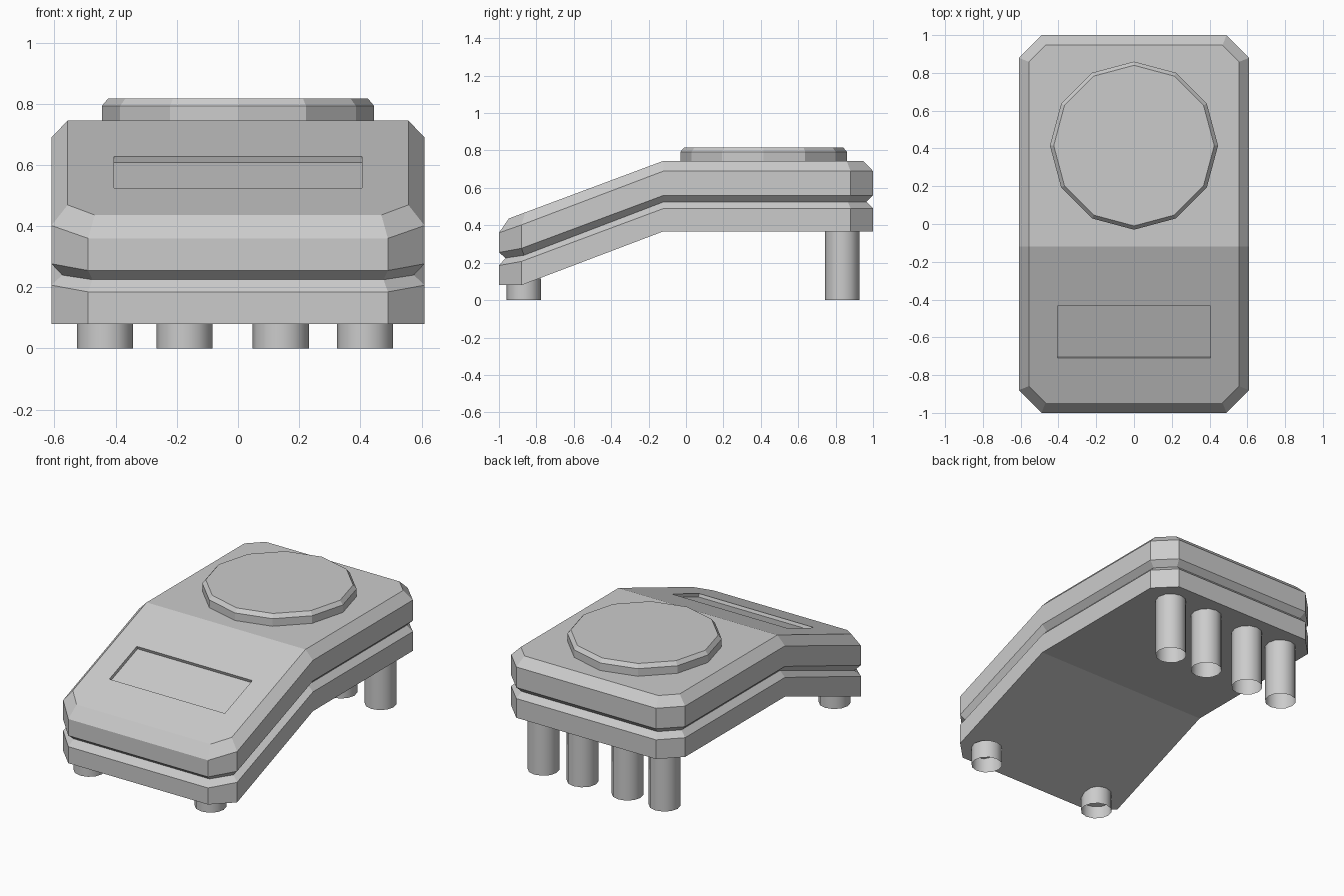
import bpy, bmesh
from math import atan, cos, sin, pi
from mathutils import Matrix

if "Cube" in bpy.data.objects:
    bpy.data.objects.remove(bpy.data.objects["Cube"])

SLOPE = 0.373
BEND = -0.12


def make_object(name, bm):
    bmesh.ops.recalc_face_normals(bm, faces=bm.faces)
    mesh = bpy.data.meshes.new(name)
    bm.to_mesh(mesh)
    bm.free()
    obj = bpy.data.objects.new(name, mesh)
    bpy.context.collection.objects.link(obj)
    return obj


def ring(bm, inset, z_front, z_corner, z_flat):
    """Chamfered rectangle outline that follows the bent side profile."""
    c = inset * 0.4
    half = [(0.49 - c, -1 + inset, z_front), (0.61 - inset, -0.88 + c, z_corner),
            (0.61 - inset, BEND, z_flat), (0.61 - inset, 0.88 - c, z_flat),
            (0.49 - c, 1 - inset, z_flat)]
    pts = half + [(-x, y, z) for x, y, z in reversed(half)]
    return [bm.verts.new(p) for p in pts]


def cap(bm, r):
    bm.faces.new([r[i] for i in (0, 1, 2, 7, 8, 9)])
    bm.faces.new(r[2:8])


# Body: two bent shells separated by a V groove
def top_z(y):
    return 0.745 + SLOPE * (y - BEND)


inset = 0.053
levels = [(0, 0.08, 0.08, 0.368),
          (0, 0.185, 0.207, 0.49),
          (0.035, 0.225, 0.24, 0.525),
          (0, 0.255, 0.277, 0.56),
          (0, 0.36, 0.402, 0.69),
          (inset, top_z(-1 + inset), top_z(-0.88 + inset * 0.4), 0.745)]
bm = bmesh.new()
rings = [ring(bm, *lv) for lv in levels]
for a, b in zip(rings, rings[1:]):
    for i in range(10):
        j = (i + 1) % 10
        bm.faces.new((a[i], a[j], b[j], b[i]))
cap(bm, rings[0])
cap(bm, rings[-1])
body = make_object("body", bm)

# Recessed display window cut into the sloping face
tilt = atan(SLOPE)
y_mid = -0.5725
bm = bmesh.new()
bmesh.ops.create_cube(bm, size=1, matrix=(
    Matrix.Translation((0, y_mid, top_z(y_mid)))
    @ Matrix.Rotation(tilt, 4, 'X')
    @ Matrix.Diagonal((0.81, 0.275 / cos(tilt), 0.04, 1))))
cutter = make_object("display_cutter", bm)
cutter.hide_render = True
cutter.hide_set(True)
mod = body.modifiers.new("display_recess", 'BOOLEAN')
mod.operation = 'DIFFERENCE'
mod.solver = 'EXACT'
mod.object = cutter

# Weighing plate: twelve-sided disc with a bevelled rim
bm = bmesh.new()
plate = [[bm.verts.new((r * cos(k * pi / 6), 0.415 + r * sin(k * pi / 6), z))
          for k in range(12)]
         for r, z in ((0.445, 0.745), (0.445, 0.793), (0.425, 0.817))]
for a, b in zip(plate, plate[1:]):
    for i in range(12):
        j = (i + 1) % 12
        bm.faces.new((a[i], a[j], b[j], b[i]))
bm.faces.new(plate[-1])
make_object("weighing_plate", bm)


# Feet: open tubes, two short at the front and four tall at the back
def foot(name, x, y, top):
    bm = bmesh.new()
    bmesh.ops.create_cone(bm, cap_ends=False, segments=12, radius1=0.092,
                          radius2=0.092, depth=top,
                          matrix=Matrix.Translation((x, y, top / 2)))
    for f in bm.faces:
        f.smooth = True
    make_object(name, bm)


for i, x in enumerate((-0.435, -0.175, 0.14, 0.415)):
    foot(f"back_foot_{i + 1}", x, 0.835, 0.37)
for i, x in enumerate((-0.435, 0.415)):
    foot(f"front_foot_{i + 1}", x, -0.867, 0.115)
